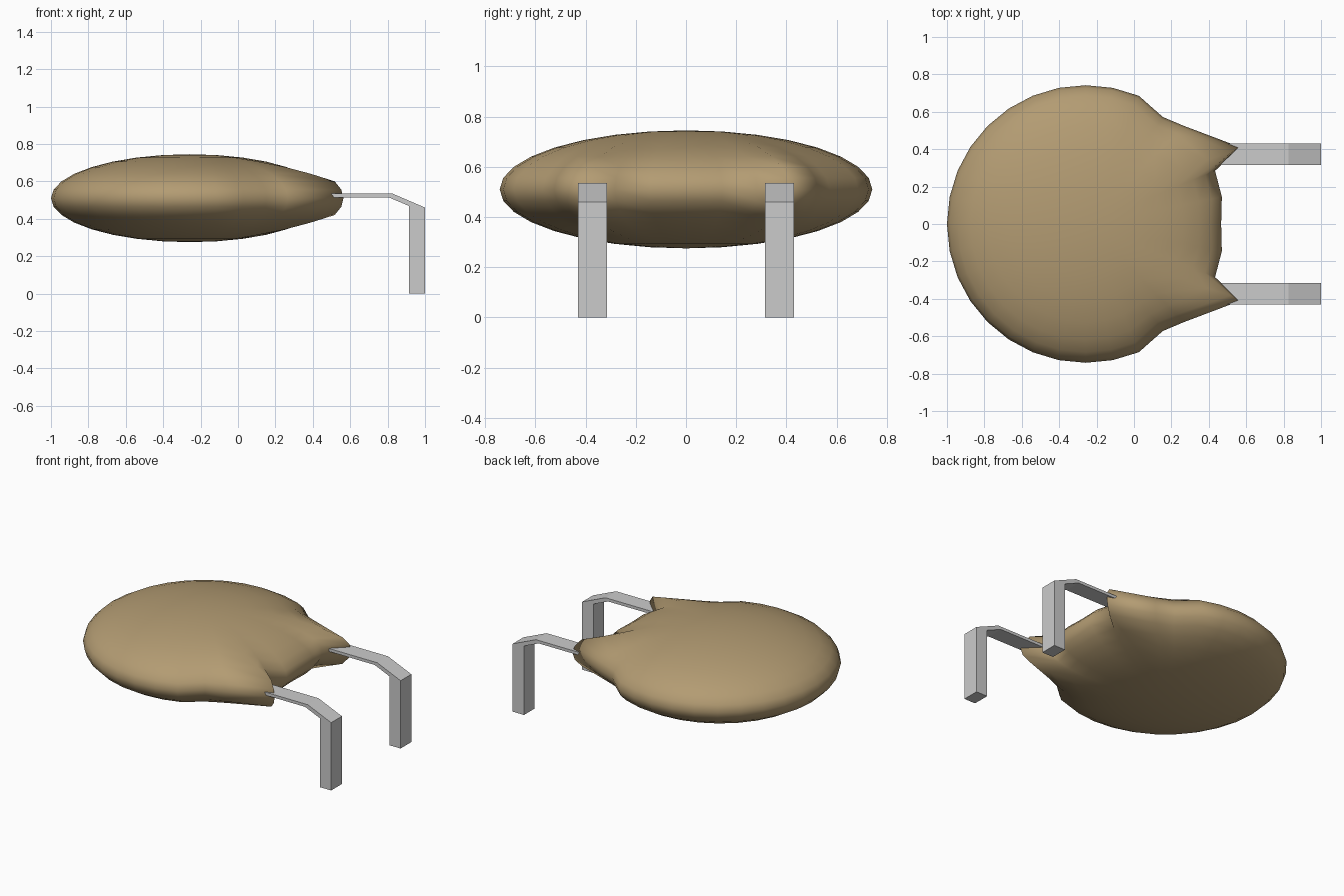
import bpy, bmesh, math

if "Cube" in bpy.data.objects:
    bpy.data.objects.remove(bpy.data.objects["Cube"])


def material(name, rgb):
    m = bpy.data.materials.new(name)
    m.diffuse_color = (*rgb, 1)
    m.use_nodes = True
    m.node_tree.nodes["Principled BSDF"].inputs["Base Color"].default_value = m.diffuse_color
    return m


def finish(bm, name, mat):
    bmesh.ops.recalc_face_normals(bm, faces=bm.faces)
    me = bpy.data.meshes.new(name)
    bm.to_mesh(me)
    bm.free()
    me.materials.append(mat)
    ob = bpy.data.objects.new(name, me)
    bpy.context.collection.objects.link(ob)
    return ob


tan = material("tan_skin", (0.45, 0.33, 0.17))
grey = material("light_grey", (0.6, 0.6, 0.6))

# Flattened round body, with two points drawn out of the rim
RX, RZ, CX, CZ = 0.742, 0.235, -0.258, 0.51
STEP = 11.25
pull = {3: 0.205, 2: 0.006, 0: -0.018}        # forward pull by column
fade = [1, 1, 1, 0.65, 0.37, 0.12, 0, 0, 0]   # fade towards the poles by ring
bm = bmesh.new()
bmesh.ops.create_uvsphere(bm, u_segments=32, v_segments=16, radius=1)
for v in bm.verts:
    col = round(abs(math.degrees(math.atan2(v.co.y, v.co.x))) / STEP)
    ring = round(abs(math.degrees(math.asin(max(-1, min(1, v.co.z))))) / STEP)
    side = math.copysign(1, v.co.y)
    v.co = (CX + RX * v.co.x, RX * v.co.y, CZ + RZ * v.co.z)
    v.co.x += pull.get(col, 0) * fade[ring]
    if col == 5:                               # pinch behind each point
        v.co.y -= side * 0.045 * fade[ring]
for f in bm.faces:
    f.smooth = True
finish(bm, "body", tan)

# Bent flat arms ending in upright front legs
profile = [(0.35, 0.515), (0.805, 0.515), (0.915, 0.468), (0.915, 0),
           (1.0, 0), (1.0, 0.46), (0.825, 0.535), (0.35, 0.535)]
for side, name in ((-1, "front_leg_right"), (1, "front_leg_left")):
    bm = bmesh.new()
    face = bm.faces.new([bm.verts.new((x, side * 0.315, z)) for x, z in profile])
    ext = bmesh.ops.extrude_face_region(bm, geom=[face], use_keep_orig=True)
    for v in ext["geom"]:
        if isinstance(v, bmesh.types.BMVert):
            v.co.y = side * 0.43
    finish(bm, name, grey)
